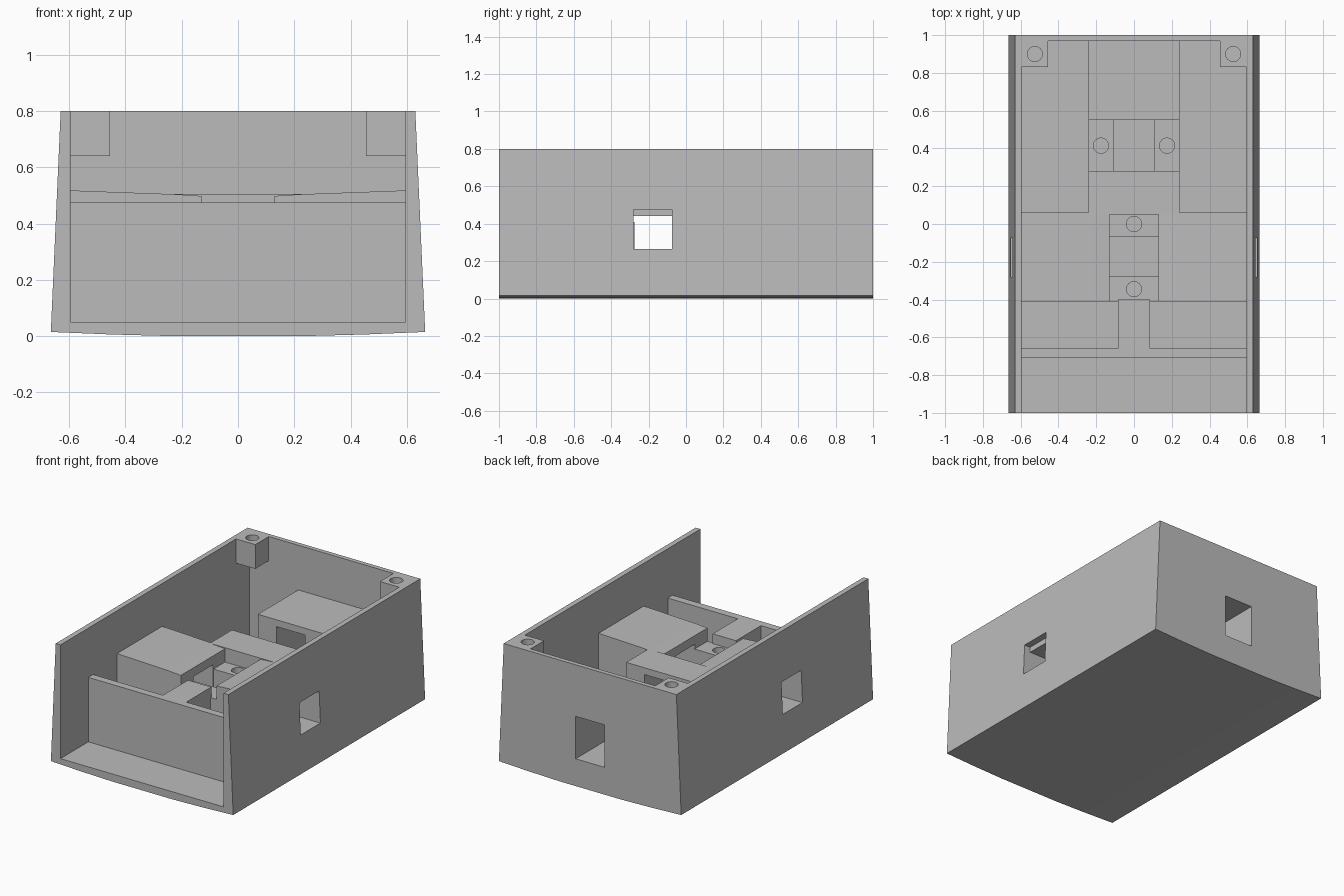
import bpy
import bmesh

old = bpy.data.objects.get("Cube")
if old:
    bpy.data.objects.remove(old, do_unlink=True)

GREY = (0.5, 0.5, 0.5, 1.0)
grey = bpy.data.materials.new("plain grey")
grey.use_nodes = True
grey.diffuse_color = GREY
grey.node_tree.nodes["Principled BSDF"].inputs["Base Color"].default_value = GREY


def prism(name, profile, y0, y1):
    """Extrude an (x, z) outline along y."""
    bm = bmesh.new()
    face = bm.faces.new([bm.verts.new((x, y0, z)) for x, z in profile])
    new = bmesh.ops.extrude_face_region(bm, geom=[face])["geom"]
    bmesh.ops.translate(bm, vec=(0, y1 - y0, 0),
                        verts=[v for v in new if isinstance(v, bmesh.types.BMVert)])
    bmesh.ops.recalc_face_normals(bm, faces=bm.faces)
    mesh = bpy.data.meshes.new(name)
    bm.to_mesh(mesh)
    bm.free()
    mesh.materials.append(grey)
    obj = bpy.data.objects.new(name, mesh)
    bpy.context.collection.objects.link(obj)
    return obj


def box(name, x0, x1, y0, y1, z0, z1):
    return prism(name, [(x0, z0), (x1, z0), (x1, z1), (x0, z1)], y0, y1)


def cut(obj, *cutters):
    """Subtract helpers from a part and remove them."""
    bpy.context.view_layer.objects.active = obj
    for tool in cutters:
        tool.hide_render = True
        mod = obj.modifiers.new("cut", "BOOLEAN")
        mod.operation = "DIFFERENCE"
        mod.solver = "EXACT"
        mod.object = tool
        bpy.ops.object.modifier_apply(modifier=mod.name)
        bpy.data.objects.remove(tool, do_unlink=True)
    return obj


def hole(x, y, z0, z1):
    bpy.ops.mesh.primitive_cylinder_add(vertices=32, radius=0.04, depth=z1 - z0,
                                        location=(x, y, (z0 + z1) / 2))
    tool = bpy.context.object
    tool.data.materials.append(grey)
    return tool


def cross_slot(top):
    return box("slot_cutter", -1, 1, -0.28, -0.075, 0.265, top)


def rear_slot():
    return box("slot_cutter", -0.105, 0.105, 0.1, 1.1, 0.18, 0.46)


# Tapered shell with bowed underside, open at the top and front
half = [(0.22, 0), (0.45, 0.006), (0.665, 0.015), (0.63, 0.8)]
outline = half + [(-x, z) for x, z in reversed(half)]
cut(prism("shell", outline, -1, 1),
    box("cavity_cutter", -0.595, 0.595, -1.1, 0.97, 0.05, 1),
    cross_slot(0.475), rear_slot())

FLOOR = 0.04

# Front cross wall and the rib behind it
box("front_cross_wall", -0.6, 0.6, -0.71, -0.66, FLOOR, 0.475)
box("front_rib", -0.085, 0.085, -0.67, -0.4, FLOOR, 0.475)

for side, s in (("left", 1), ("right", -1)):
    # Side block with gently rising top
    top = [(0.13, FLOOR), (0.6, FLOOR), (0.6, 0.518), (0.22, 0.504), (0.13, 0.498)]
    cut(prism(side + "_side_block", [(s * x, z) for x, z in top], -0.41, 0.06),
        cross_slot(0.44))

    # Screw post in the rear corner
    x0, x1 = sorted((s * 0.455, s * 0.6))
    cut(box(side + "_corner_post", x0, x1, 0.83, 0.98, 0.64, 0.8),
        hole(s * 0.525, 0.9, 0.66, 0.9))

    # Low mounting pillar beside the rear slot
    x0, x1 = sorted((s * 0.105, s * 0.24))
    cut(box(side + "_rear_pillar", x0, x1, 0.27, 0.56, FLOOR, 0.33),
        hole(s * 0.175, 0.415, 0.12, 0.5))

# Raised blocks around the rear slot
cut(box("rear_block", -0.24, 0.24, 0.55, 0.98, FLOOR, 0.505), rear_slot())
cut(box("middle_block", -0.24, 0.24, 0.05, 0.28, FLOOR, 0.505), rear_slot())
box("rear_slot_floor", -0.11, 0.11, 0.27, 0.56, FLOOR, 0.18)

# Mounting pillars and floor of the cross slot
for name, y0, y1, hy in (("front_mount", -0.41, -0.275, -0.345),
                         ("back_mount", -0.07, 0.055, 0)):
    cut(box(name, -0.135, 0.135, y0, y1, FLOOR, 0.41), hole(0, hy, 0.2, 0.6))
box("cross_slot_floor", -0.135, 0.135, -0.28, -0.065, FLOOR, 0.265)
